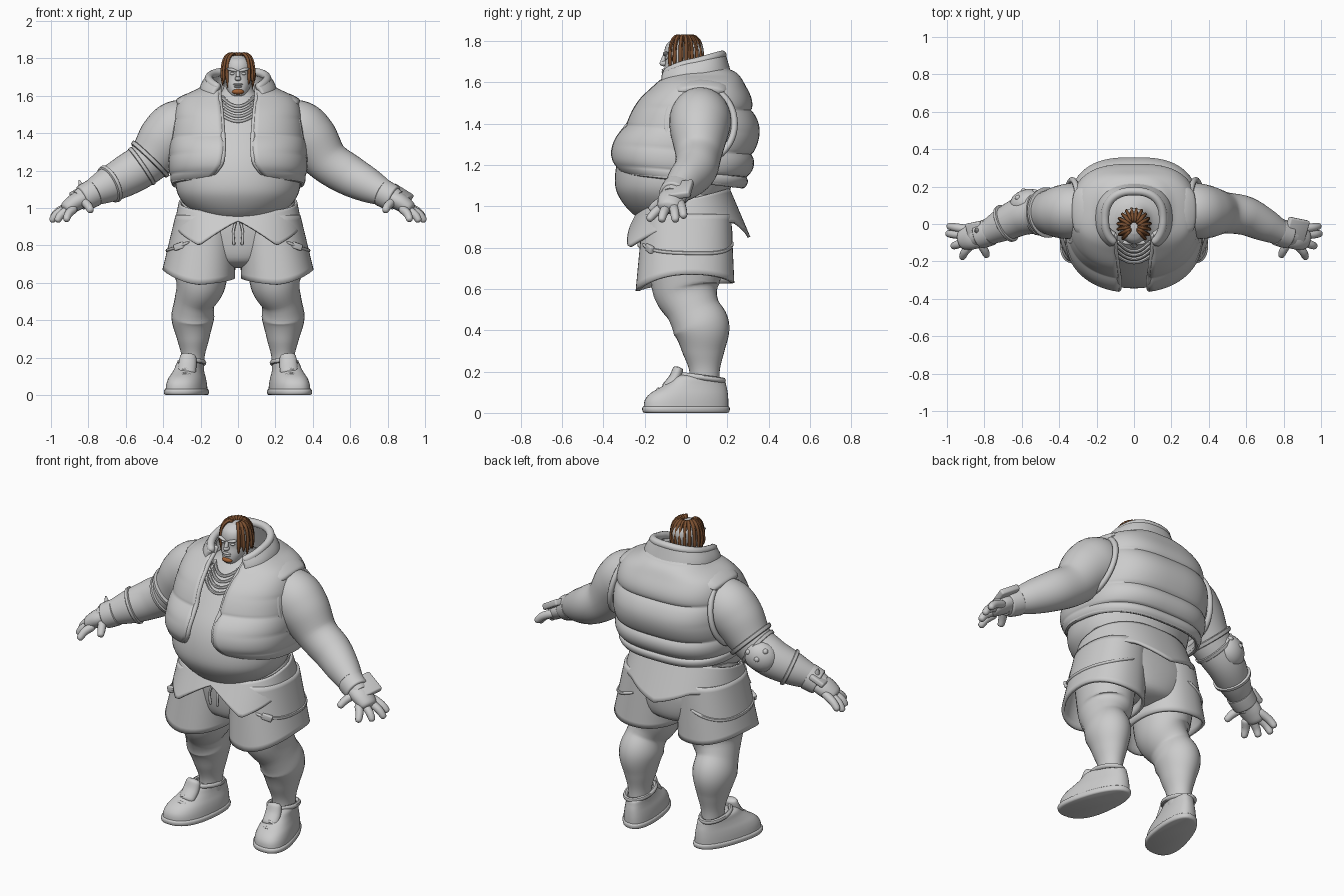
import bpy, bmesh
from math import sin, cos, pi, asin, radians
from mathutils import Vector, Matrix, Euler

if "Cube" in bpy.data.objects:
    bpy.data.objects.remove(bpy.data.objects["Cube"])

X, Y, Z = Vector((1, 0, 0)), Vector((0, 1, 0)), Vector((0, 0, 1))


def material(name, col):
    m = bpy.data.materials.new(name)
    m.diffuse_color = (*col, 1)
    m.use_nodes = True
    m.node_tree.nodes["Principled BSDF"].inputs["Base Color"].default_value = m.diffuse_color
    return m


HAIR = material("brown_hair", (0.2, 0.08, 0.03))
BEARD = material("rust_beard", (0.36, 0.12, 0.035))


def finish(name, bm, mat=None, thick=0):
    bmesh.ops.recalc_face_normals(bm, faces=bm.faces)
    me = bpy.data.meshes.new(name)
    bm.to_mesh(me)
    bm.free()
    me.polygons.foreach_set("use_smooth", [True] * len(me.polygons))
    me.set_sharp_from_angle(angle=radians(45))
    ob = bpy.data.objects.new(name, me)
    bpy.context.collection.objects.link(ob)
    if mat:
        me.materials.append(mat)
    if thick:
        mod = ob.modifiers.new("thickness", 'SOLIDIFY')
        mod.thickness, mod.offset = thick, 0
    return ob


def interp(keys, t):
    """Catmull-Rom through a list of tuples, t in 0..1"""
    n = len(keys) - 1
    i = min(int(t * n), n - 1)
    f = t * n - i
    a, b, c, d = keys[max(i - 1, 0)], keys[i], keys[i + 1], keys[min(i + 2, n)]
    return [q + .5 * f * (r - p + f * (2 * p - 5 * q + 4 * r - s + f * (3 * (q - r) + s - p)))
            for p, q, r, s in zip(a, b, c, d)]


def surf(name, f, nu, nv, closed=True, caps=True, thick=0, mat=None):
    bm = bmesh.new()
    n = nu if closed else nu + 1
    rows = [[bm.verts.new(f(i / nu, j / nv)) for i in range(n)] for j in range(nv + 1)]
    for a, b in zip(rows, rows[1:]):
        for i in range(nu):
            k = (i + 1) % n
            bm.faces.new((a[i], a[k], b[k], b[i]))
    if closed and caps:
        bm.faces.new(rows[0])
        bm.faces.new(rows[-1])
    return finish(name, bm, mat, thick)


def oval(phi, rx, yf, yb, n=2.2):
    """Rounded horizontal section, phi = 0 at the front"""
    p = lambda v: (1 if v >= 0 else -1) * abs(v) ** (2 / n)
    return rx * p(sin(phi)), (yf + yb) / 2 - (yb - yf) / 2 * p(cos(phi))


def stack(name, keys, nv=24, nu=48, n=2.2, **kw):
    """Vertical loft of ovals; keys are (z, y front, y back, half width)"""
    def f(u, v):
        z, yf, yb, rx = interp(keys, v)
        x, y = oval(2 * pi * u, rx, yf, yb, n)
        return x, y, z
    return surf(name, f, nu, nv, **kw)


def tube(name, keys, nu=12, nv=16, ref=Y, flat=1, rnd=0, s=1, mat=None):
    """Tube along (x, y, z, r) keys; s = -1 mirrors it in x"""
    def f(u, v):
        *p, r = interp(keys, v)
        d = Vector(interp(keys, min(v + .01, 1))[:3]) - Vector(interp(keys, max(v - .01, 0))[:3])
        a = d.cross(ref).normalized()
        b = d.cross(a).normalized()
        if rnd:
            r *= max(.04, 1 - abs(2 * v - 1) ** rnd) ** .5
        q = Vector(p) + r * (a * cos(2 * pi * u) + b * flat * sin(2 * pi * u))
        q.x *= s
        return q
    return surf(name, f, nu, nv, mat=mat)


def blob(name, loc, size, rot=(0, 0, 0), mat=None):
    bm = bmesh.new()
    bmesh.ops.create_uvsphere(bm, u_segments=20, v_segments=12, radius=1,
                              matrix=Matrix.LocRotScale(Vector(loc), Euler(rot), Vector(size)))
    return finish(name, bm, mat)


def box(name, loc, size, rot=(0, 0, 0), bev=.01):
    bm = bmesh.new()
    bmesh.ops.create_cube(bm, size=1, matrix=Matrix.LocRotScale(Vector(loc), Euler(rot), Vector(size)))
    bmesh.ops.bevel(bm, geom=bm.edges[:], offset=bev, segments=3, affect='EDGES', profile=.5)
    return finish(name, bm)


# Torso with belly, neck
stack("torso", [(.915, -.12, .1, .07), (.93, -.2, .14, .15), (.965, -.26, .17, .225), (1.03, -.315, .2, .295),
                (1.1, -.343, .22, .33), (1.2, -.337, .25, .335), (1.3, -.305, .26, .32), (1.4, -.245, .27, .30),
                (1.5, -.175, .25, .26), (1.57, -.12, .2, .17), (1.62, -.08, .12, .09), (1.68, -.06, .07, .07)],
      nv=44, n=2.1)

# Puffy open vest
VEST = [(1.13, -.305, .245, .335, .15), (1.2, -.33, .275, .345, .09), (1.3, -.315, .30, .345, .075),
        (1.4, -.26, .31, .335, .08), (1.5, -.20, .285, .32, .085), (1.58, -.13, .245, .285, .095),
        (1.63, -.095, .225, .2, .1), (1.66, -.075, .2, .16, .1)]


def puff(z, seams):
    for a, b in zip(seams, seams[1:]):
        if a <= z <= b:
            return .034 * max(0, sin(pi * (z - a) / (b - a))) ** .5
    return 0


def vest(u, v):
    z, yf, yb, rx, gap = interp(VEST, v)
    p0 = asin((gap / rx) ** 1.15)
    phi = p0 + (2 * pi - 2 * p0) * u
    w = (1 + cos(phi)) / 2
    b = w * .75 * puff(z, (1.13, 1.37, 1.62)) + (1 - w) * puff(z, (1.12, 1.17, 1.27, 1.47, 1.65))
    x, y = oval(phi, rx + b * .45, yf - b, yb + b, 2.3 + .5 * (1 - w))
    return x, y, z - .12 * y * (1 - v) ** 2


surf("vest", vest, 80, 64, closed=False, thick=.025)
for s, u in (("left", 0), ("right", 1)):
    tube("vest_zip_" + s, [(*vest(u, i / 12), .013) for i in range(13)], nv=48, ref=X, rnd=20)
tube("vest_hem", [(*vest(i / 40, .01), .014) for i in range(41)], nu=8, nv=100, ref=Z)


# Stand-up collar
def collar(u, v):
    phi = .62 + (2 * pi - 1.24) * u
    top = 1.615 + .118 * ((1 - cos(phi)) / 2) ** .6
    x, y = oval(phi, .165 + .03 * sin(pi * v) - .01 * v, -.14 + .015 * v, .225 - .05 * v, 2.4)
    return x, y, 1.565 + (top - 1.565) * v


surf("collar", collar, 56, 10, closed=False, thick=.035)
tube("collar_rim", [(*collar(i / 30, 1), .022) for i in range(31)], nv=90, ref=Z, rnd=40)

# Necklaces lying on the chest
for k in range(4):
    w, low = .085 + .006 * k, 1.545 - .027 * k
    pts = []
    for i in range(13):
        t = i / 6 - 1
        z = low + .05 * t * t
        pts.append((w * t, -.18 + (z - 1.5) * .73 + .015 * t * t, z, .009))
    tube("necklace", pts, nu=8, nv=30, ref=Z)

# Head and face
stack("head", [(1.592, -.075, .0, .025), (1.605, -.105, .03, .045), (1.65, -.108, .06, .066), (1.7, -.1, .075, .073),
               (1.75, -.105, .085, .075), (1.79, -.09, .075, .065), (1.815, -.05, .04, .03)], nu=32)
blob("nose", (0, -.108, 1.692), (.017, .02, .014))
tube("nose_bridge", [(0, -.1, 1.735, .009), (0, -.115, 1.695, .013)], ref=X, nv=6, rnd=6)
blob("upper_lip", (0, -.106, 1.661), (.026, .012, .006))
blob("lower_lip", (0, -.106, 1.65), (.023, .012, .007))
blob("goatee", (0, -.101, 1.622), (.032, .018, .015), mat=BEARD)
for s in (1, -1):
    blob("brow", (s * .03, -.098, 1.738), (.032, .014, .009), (0, -s * .25, 0))
    blob("eye", (s * .03, -.093, 1.718), (.014, .01, .007))
    blob("ear", (s * .074, .0, 1.695), (.01, .022, .03))

# Dreadlocks, two layers fanned round the skull
for layer, (n, out, low) in enumerate(((16, .084, 1.66), (10, .074, 1.72))):
    for i in range(n):
        edge = radians(44 + layer * 12)
        a = edge + (2 * pi - 2 * edge) * i / (n - 1)
        sx, sy = sin(a), -cos(a)
        w = .012 * sin(i * 2.4)
        path = [(k * out * sx, k * (out + .006) * sy - .012, z, r) for k, z, r in
                ((.25, 1.808, .006), (.5, 1.824, .009), (.85, 1.8, .009), (1, 1.75, .009),
                 (1.02 + 2 * w, 1.7, .009), (.98 + 3 * w, low + 1.5 * w, .004))]
        tube("dreadlock", path, nu=8, nv=16, ref=Vector((-sy, sx, 0)), rnd=16, mat=HAIR)

# Arms and hands
ARM = [(.22, .07, 1.44, .12), (.31, .07, 1.425, .155), (.385, .065, 1.365, .15), (.48, .06, 1.25, .118),
       (.59, .045, 1.178, .11), (.7, -.005, 1.12, .093), (.79, -.05, 1.075, .068), (.85, -.07, 1.04, .055)]
FINGERS = [((.88, -.03, 1.02), (.955, -.018, .985), (.995, -.01, .945)),
           ((.89, -.06, 1.01), (.965, -.055, .97), (1.0, -.05, .925)),
           ((.89, -.09, 1.0), (.945, -.11, .965), (.97, -.12, .925)),
           ((.87, -.11, 1.0), (.905, -.15, .97), (.92, -.185, .93)),
           ((.83, -.09, 1.04), (.80, -.14, 1.01), (.785, -.175, .98))]
for s, side in ((1, "left"), (-1, "right")):
    tube("arm_" + side, ARM, nu=32, nv=48, s=s, flat=.95)
    tube("palm_" + side, [(.81, -.055, 1.06, .045), (.87, -.07, 1.03, .048), (.93, -.085, .985, .038)],
         nu=20, flat=1.4, rnd=8, s=s)
    for f in FINGERS:
        tube("finger_" + side, [(*p, r) for p, r in zip(f, (.024, .022, .018))], rnd=6, s=s)
    # Armhole rim of the vest
    tube("armhole_" + side, [(.33 - .035 * cos(a), .07 + .165 * sin(a), 1.4 + .18 * cos(a), .016)
                             for a in [i * pi / 12 for i in range(25)]], nu=10, nv=60, ref=X, s=s)
    tube("shoulder_cap_" + side, [(.2, .07, 1.6, .03), (.27, .07, 1.575, .036), (.325, .07, 1.55, .03)],
         nu=16, flat=3.6, rnd=8, s=s)
    tube("wrist_cuff_" + side, [(.765, -.04, 1.085, .075), (.80, -.053, 1.067, .073), (.835, -.065, 1.05, .07)],
         nu=28, rnd=14, s=s)
box("hand_pad", (.868, -.03, 1.08), (.125, .12, .035), (.15, .55, -.2))

# Elbow brace, bands and studs on the right arm
for t, r in ((.40, .137), (.46, .122), (.68, .108)):
    p, q = interp(ARM, t), interp(ARM, t + .03)
    tube("arm_band", [(*p[:3], r), (*q[:3], r * .95)], nu=32, nv=8, s=-1, rnd=8)
blob("elbow_guard", (-.575, .115, 1.205), (.095, .07, .085), (0, -.45, .35))
for x, y, z in ((-.53, .17, 1.24), (-.59, .175, 1.215), (-.62, .14, 1.255)):
    blob("brace_stud", (x, y, z), (.016, .016, .016))
tube("cuff_spike", [(.83, -.04, 1.09, .025), (.85, -.03, 1.15, .004)], ref=X, nv=4, s=-1)
box("cuff_plate", (-.85, -.04, 1.085), (.09, .1, .03), (.1, -.5, .2))

# Shorts
stack("shorts_hips", [(.68, -.08, .1, .05), (.72, -.17, .2, .22), (.85, -.2, .225, .34),
                      (.97, -.2, .21, .32), (1.06, -.17, .2, .3)])
HEM = [(.59,), (.67,), (.63,), (.625,), (.59,)]


def shorts_leg(s, grow=0):
    def f(u, v):
        x, y = oval(2 * pi * u, .155 + .03 * v + grow, -.2 - .035 * v - grow, .21 + .015 * v + grow, 2.3)
        return s * (.17 + .04 * v + x), y, .96 + (interp(HEM, u)[0] - .96) * v
    return f


for s, side in ((1, "left"), (-1, "right")):
    surf("shorts_leg_" + side, shorts_leg(s), 48, 12, caps=False, thick=.018)
    # Thigh strap with buckle
    strap = [(*shorts_leg(s, .008)(.06 + .44 * i / 16, .4 + .25 * sin(pi * i / 16)), .009) for i in range(17)]
    tube("strap_" + side, strap, nu=8, nv=40, ref=Z, rnd=20)
    box("buckle_" + side, strap[2][:3], (.06, .025, .035), (0, s * .3, s * .4), .006)
    tube("drawstring_" + side, [(.012, -.215, .93, .007), (.025, -.23, .87, .007), (.022, -.225, .80, .009)],
         nu=8, ref=X, rnd=12, s=s)

# Folded-down waist flap with points front and back
FLAP = ((0, .93), (34, .80), (90, .93), (150, .92), (180, .85))


def flap(u, v):
    phi = 2 * pi * u
    deg = min(u, 1 - u) * 360
    for (a, za), (b, zb) in zip(FLAP, FLAP[1:]):
        if a <= deg <= b:
            low = za + (zb - za) * (deg - a) / (b - a)
    top = 1.03 - .055 * cos(phi)
    k = (top - (top - low) * v)
    flare = (top - k) / .2
    x, y = oval(phi, .31 + .04 * flare, -.23 - .1 * flare, .205 + .085 * flare, 2.3)
    return x, y, k


surf("waist_flap", flap, 90, 10, caps=False, thick=.014)

# Legs and shoes
LEG = [(.2, 0, .74, .15), (.2, 0, .6, .135), (.232, .035, .5, .108), (.242, .075, .41, .114),
       (.24, .085, .3, .086), (.24, .09, .2, .061), (.24, .09, .08, .06)]
SHOE = [(.025, -.205, .205, .1), (.06, -.2, .205, .096), (.09, -.175, .203, .089), (.115, -.13, .2, .08),
        (.14, -.085, .195, .073), (.165, -.055, .19, .068), (.175, -.03, .18, .058)]
SOLE = [(0, -.2, .2, .098), (.006, -.21, .21, .106), (.024, -.212, .212, .107), (.032, -.205, .205, .1)]


def footwear(keys, s):
    def f(u, v):
        z, yf, yb, rx = interp(keys, v)
        x, y = oval(2 * pi * u, rx, yf, yb, 2.4)
        x *= 1 - .8 * y
        return s * (.262 - .2 * (y - .03) + x), y, z - .12 * v * v * (y - .05) * (keys is SHOE)
    return f


for s, side in ((1, "left"), (-1, "right")):
    tube("leg_" + side, LEG, nu=28, nv=40, flat=1.2, s=s)
    surf("shoe_" + side, footwear(SHOE, s), 40, 18)
    surf("sole_" + side, footwear(SOLE, s), 40, 8)
    tube("tongue_" + side, [(.275, -.1, .11, .03), (.27, -.055, .165, .03), (.265, -.035, .222, .026)],
         nu=16, ref=X, flat=1.6, rnd=8, s=s)
    tube("shoe_opening_" + side, [(.248 + .066 * sin(a), .075 - .105 * cos(a), .172 + .014 * cos(a), .013)
                                  for a in [i * pi / 10 for i in range(21)]], nu=8, nv=40, ref=Z, s=s)
    for k in range(2):
        y, z = -.135 + .03 * k, .115 + .025 * k
        tube("lace_" + side, [(.235, y + .01, z - .02, .008), (.285 - .006 * k, y, z, .008),
                              (.335 - .012 * k, y + .01, z - .02, .008)], nu=8, ref=Z, rnd=10, s=s)
